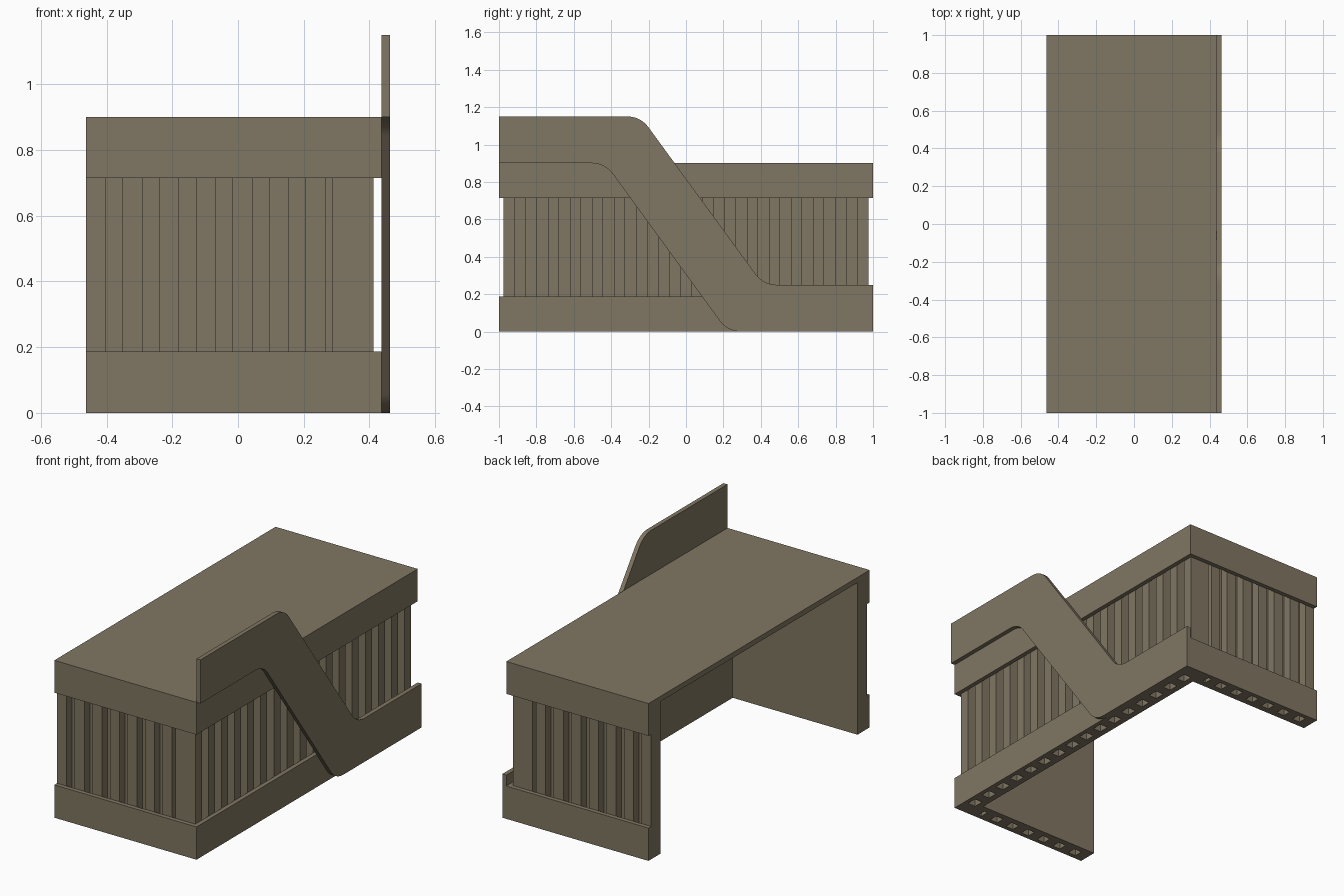
import bpy, bmesh, math
from mathutils import Vector

if "Cube" in bpy.data.objects:
    bpy.data.objects.remove(bpy.data.objects["Cube"])

mat = bpy.data.materials.new("taupe")
mat.diffuse_color = (0.216, 0.181, 0.122, 1)
mat.use_nodes = True
mat.node_tree.nodes["Principled BSDF"].inputs["Base Color"].default_value = mat.diffuse_color

XB, XF, Y = -0.4625, 0.4375, 1.0      # open back, front and half length of the body
SKIN, WALL, GROOVE = 0.025, 0.11, 0.05
SLAB_Z = 0.87


def prism(name, pts, offset):
    """Extrude a closed outline of 3D points by an offset vector."""
    bm = bmesh.new()
    face = bm.faces.new([bm.verts.new(p) for p in pts])
    ext = bmesh.ops.extrude_face_region(bm, geom=[face])
    bmesh.ops.translate(bm, vec=offset,
                        verts=[v for v in ext["geom"] if isinstance(v, bmesh.types.BMVert)])
    bmesh.ops.recalc_face_normals(bm, faces=bm.faces[:])
    me = bpy.data.meshes.new(name)
    bm.to_mesh(me)
    bm.free()
    me.materials.append(mat)
    ob = bpy.data.objects.new(name, me)
    bpy.context.collection.objects.link(ob)
    return ob


def wrap(name, d0, d1, z0, z1):
    """U-shaped board around the front and both ends, between two insets."""
    pts = [(XB, -Y + d0), (XF - d0, -Y + d0), (XF - d0, Y - d0), (XB, Y - d0),
           (XB, Y - d1), (XF - d1, Y - d1), (XF - d1, -Y + d1), (XB, -Y + d1)]
    return prism(name, [(x, y, z0) for x, y in pts], (0, 0, z1 - z0))


# Top slab, upper skirt and plinth board
prism("counter_top", [(XB, -Y, SLAB_Z), (XF, -Y, SLAB_Z), (XF, Y, SLAB_Z), (XB, Y, SLAB_Z)],
      (0, 0, 0.9 - SLAB_Z))
wrap("upper_skirt", 0, SKIN, 0.715, SLAB_Z)
wrap("plinth_board", 0, SKIN, 0, 0.1875)

# Slatted wall: U outline with square grooves cut into the outer side
xo, yo = XF - SKIN, Y - SKIN
end = [(XB, -yo)]
for i in range(8):
    a = XB + 0.061 + 0.1113 * i
    b = min(a + 0.0503, 0.288)
    if b - a > 0.01:
        end += [(a, -yo), (a, -yo + GROOVE), (b, -yo + GROOVE), (b, -yo)]
end.append((xo, -yo))
w = 2 * yo / 33
front = []
for i in range(16):
    a = -yo + w * (2 * i + 1)
    front += [(xo, a), (xo - GROOVE, a), (xo - GROOVE, a + w), (xo, a + w)]
inner = [(XB, Y - WALL), (XF - WALL, Y - WALL), (XF - WALL, -Y + WALL), (XB, -Y + WALL)]
outline = end + front + [(x, -y) for x, y in reversed(end)] + inner
prism("slatted_wall", [(x, y, 0) for x, y in outline], (0, 0, SLAB_Z))

# Z-shaped ribbon panel with rounded bends on the front
corners = [(-1, 1.15, 0), (-0.243, 1.15, 1), (0.414, 0.25, 1), (1, 0.25, 0),
           (1, 0, 0), (0.222, 0, 1), (-0.433, 0.9, 1), (-1, 0.9, 0)]
T, N = 0.07, 10
pts = []
for i, (y, z, rounded) in enumerate(corners):
    p = Vector((y, z))
    if not rounded:
        pts.append(p)
        continue
    u = (Vector(corners[i - 1][:2]) - p).normalized()
    v = (Vector(corners[(i + 1) % 8][:2]) - p).normalized()
    half = u.angle(v) / 2
    r = T * math.tan(half)
    m = (u + v).normalized()
    c = p + m * (r / math.sin(half))
    side = (u - m * u.dot(m)).normalized()
    sweep = math.pi / 2 - half
    for k in range(N + 1):
        a = sweep * (1 - 2 * k / N)
        pts.append(c + r * (-m * math.cos(a) + side * math.sin(a)))
ribbon = prism("ribbon_panel", [(XF, p.x, p.y) for p in pts], (SKIN, 0, 0))
bpy.context.view_layer.objects.active = ribbon
ribbon.select_set(True)
bpy.ops.object.shade_smooth_by_angle(angle=math.radians(30))
